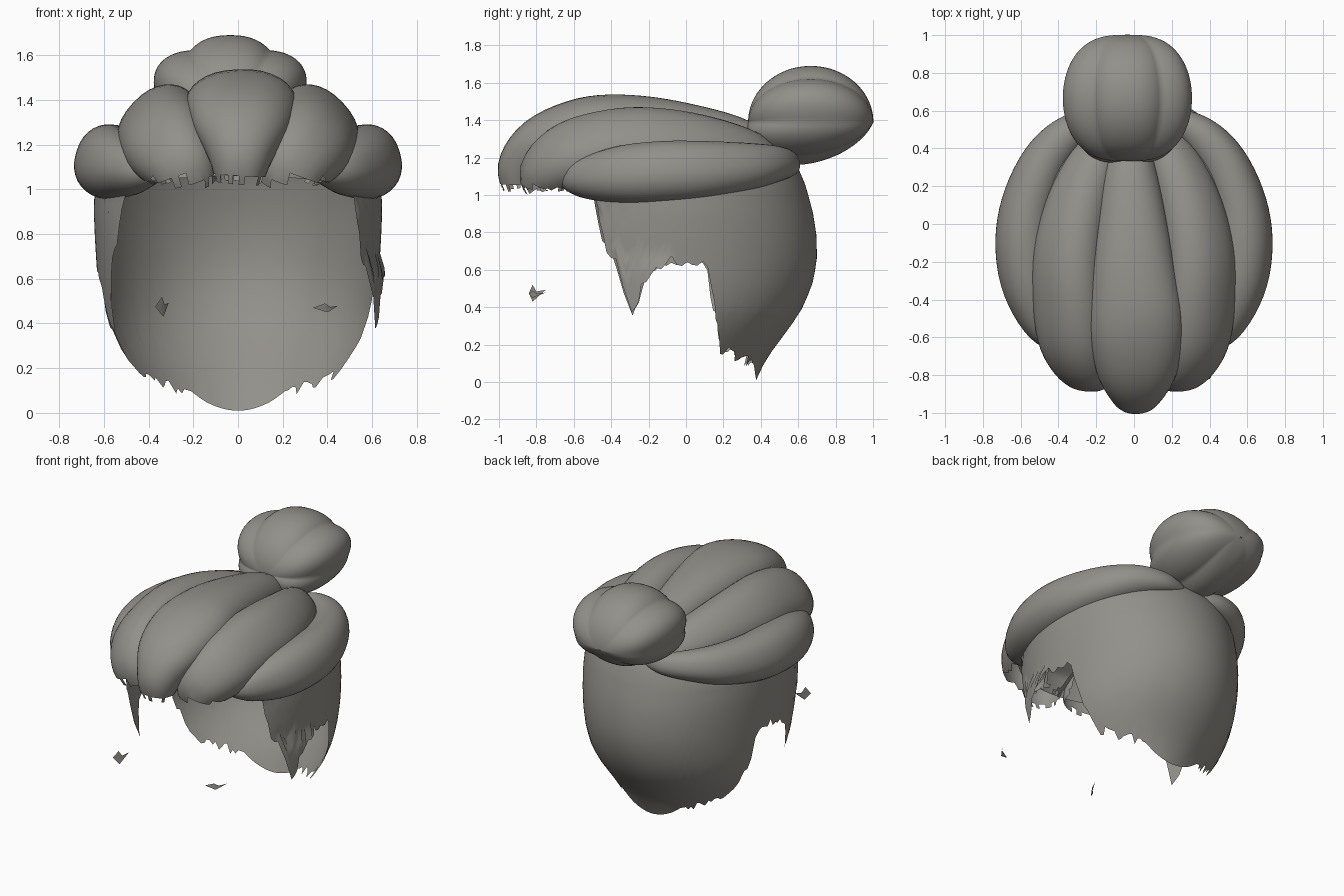
import bpy, math, random
from mathutils import Vector

random.seed(4)
if "Cube" in bpy.data.objects:
    bpy.data.objects.remove(bpy.data.objects["Cube"], do_unlink=True)

COLOR = (0.29, 0.28, 0.255, 1)
hair = bpy.data.materials.new("warm grey hair")
hair.use_nodes = True
hair.diffuse_color = COLOR
bsdf = hair.node_tree.nodes["Principled BSDF"]
bsdf.inputs["Base Color"].default_value = COLOR
bsdf.inputs["Roughness"].default_value = 0.8


def make(name, verts, faces, angle=60):
    mesh = bpy.data.meshes.new(name)
    mesh.from_pydata([tuple(v) for v in verts], [], faces)
    mesh.materials.append(hair)
    obj = bpy.data.objects.new(name, mesh)
    bpy.context.collection.objects.link(obj)
    bpy.ops.object.select_all(action='DESELECT')
    obj.select_set(True)
    bpy.context.view_layer.objects.active = obj
    bpy.ops.object.shade_smooth_by_angle(angle=math.radians(angle))


def grid_faces(rows, cols):
    return [(r * cols + c, r * cols + (c + 1) % cols,
             (r + 1) * cols + (c + 1) % cols, (r + 1) * cols + c)
            for r in range(rows - 1) for c in range(cols)]


def lookup(table, x):
    """Piecewise linear value of a sorted profile."""
    for (x0, *a), (x1, *b) in zip(table, table[1:]):
        if x <= x1:
            t = max(0, (x - x0) / (x1 - x0))
            return [p + (q - p) * t for p, q in zip(a, b)]
    return table[-1][1:]


def power(value, exponent):
    return math.copysign(abs(value) ** exponent, value)


def smooth_path(stations, steps=5):
    """Catmull-Rom interpolation through the stations."""
    pts = [Vector(s) for s in stations]
    pts = [pts[0]] + pts + [pts[-1]]
    out = []
    for a, b, c, d in zip(pts, pts[1:], pts[2:], pts[3:]):
        for i in range(steps):
            t = i / steps
            out.append(b + (c - a) * (t / 2) + (a * 2 - b * 5 + c * 4 - d) * (t * t / 2)
                       + (b * 3 - a - c * 3 + d) * (t ** 3 / 2))
    return out + [pts[-1]]


# Scalp shell: height, half width, half depth
SHELL = [(0, .40, .42), (.06, .43, .45), (.12, .46, .475), (.2, .515, .535), (.3, .57, .61),
         (.4, .605, .675), (.52, .622, .725), (.65, .632, .75), (.78, .64, .748),
         (.9, .645, .73), (1.05, .64, .69), (1.18, .6, .635),
         (1.26, .48, .51), (1.32, .3, .33), (1.35, .01, .01)]
# Lower hairline: front-to-back position, height (sideburn, ear arch, nape)
HAIRLINE = [(-1, 1.06), (-.66, 1.02), (-.6, .95), (-.54, .78), (-.43, .62), (-.37, .38),
            (-.32, .36), (-.26, .5), (-.18, .6), (-.07, .64), (.2, .65), (.27, .45),
            (.36, .3), (.47, .17), (.7, .12), (.88, .1), (.94, .05), (1, .01)]


def shell_size(x, y, z):
    """Half width and half depth of the scalp in the direction of x, y."""
    a, b = lookup(SHELL, z)
    if y < 0:
        # The brow reaches further forward than the nape does back
        b *= 1 + .14 * min(1, max(0, (z - .98) / .07))
        # The left sideburn flares outward
        if x > 0 and z < .65:
            a = .66
    return a, b


def in_scalp(v):
    a, b = shell_size(v.x, v.y + .05, v.z)
    return .98 < v.z < 1.35 and (v.x / a) ** 2 + ((v.y + .05) / b) ** 2 < .9


def scalp_shell():
    cols, rows = 168, 26
    low = []
    for c in range(cols):
        u = math.sin(math.tau * c / cols)
        ragged = random.uniform(-.03, .035) if -.66 < u < .85 else 0
        low.append(max(0, lookup(HAIRLINE, u)[0] + ragged))
    verts = []
    for r in range(rows):
        t = r / (rows - 1)
        for c in range(cols):
            x, y = math.cos(math.tau * c / cols), math.sin(math.tau * c / cols)
            z = low[c] + (1.35 - low[c]) * (1 - (1 - t) ** 1.5)
            a, b = shell_size(x, y, z)
            verts.append((a * x, -.05 + b * y, z))
    make("scalp_hair", verts, grid_faces(rows, cols))


# Swept locks: centre x, y, z, half width, half thickness
MIDDLE = [(0, -.88, .98, .09, .07), (.01, -.88, 1.13, .14, .13), (.015, -.775, 1.28, .215, .14),
          (.015, -.55, 1.375, .25, .145), (0, -.3, 1.385, .23, .15), (-.01, 0, 1.34, .19, .15),
          (-.02, .3, 1.26, .14, .14), (0, .48, 1.18, .07, .07)]
INNER = [(.21, -.73, .98, .11, .08), (.25, -.76, 1.1, .16, .13), (.32, -.63, 1.21, .2, .15),
         (.35, -.4, 1.27, .21, .155), (.35, -.15, 1.28, .205, .155), (.29, .12, 1.25, .18, .15),
         (.19, .36, 1.2, .14, .12), (.08, .48, 1.15, .07, .06)]
OUTER = [(.36, -.64, 1.08, .05, .05), (.46, -.54, 1.09, .11, .11), (.55, -.34, 1.11, .155, .14),
         (.585, -.12, 1.125, .165, .145), (.565, .1, 1.135, .155, .135), (.48, .32, 1.15, .13, .12),
         (.36, .465, 1.165, .1, .1), (.22, .55, 1.17, .07, .06), (.08, .55, 1.17, .04, .03)]


def lock(name, stations, side=1, cut=0):
    cols = 32
    path = smooth_path(stations)
    head = Vector((0, -.05, .95))
    verts = []
    for i, p in enumerate(path):
        here = Vector(p[:3])
        ahead = Vector(path[min(i + 1, len(path) - 1)][:3])
        behind = Vector(path[max(i - 1, 0)][:3])
        tangent = (ahead - behind).normalized()
        out = here - head
        out = (out - tangent * out.dot(tangent)).normalized()
        across = tangent.cross(out)
        for c in range(cols):
            ang = math.tau * c / cols
            v = (here + across * (p[3] * power(math.cos(ang), .88))
                 + out * (p[4] * math.sin(ang)))
            verts.append(Vector((v.x * side, v.y, v.z)))
    faces = grid_faces(len(path), cols)
    last = len(verts) - cols
    faces += [tuple(reversed(range(cols))), tuple(range(last, last + cols))]
    if side < 0:
        faces = [tuple(reversed(f)) for f in faces]
    # Keep only what lies outside the scalp and above the ragged fringe
    faces = [f for f in faces if not all(in_scalp(verts[i]) for i in f)
             and sum(verts[i].z for i in f) / len(f) > cut + random.uniform(-.02, .02)]
    make(name, verts, faces)


def bun():
    rows, cols = 41, 96
    verts = []
    for r in range(rows):
        t = math.pi * (.002 + .996 * r / (rows - 1))
        for c in range(cols):
            ang = math.tau * c / cols
            # Six rounded lobes running front to back
            crest = abs(math.cos(3 * (ang - math.pi / 2)))
            lobe = 1 - .12 * (1 - crest)
            x = .365 * math.sin(t) ** .7 * lobe * power(math.cos(ang), .85)
            y = -.335 * math.cos(t)
            z = math.sin(t) * lobe * power(math.sin(ang), .9)
            z *= .3 if z > 0 else .23
            if z < 0:
                # Lower half narrows toward the neck of the bun
                x *= 1 + z * 1.7
                y += z * .42
            verts.append((x - .035, y + .667, z + 1.39))
    make("bun", verts, grid_faces(rows, cols))


def wisp(name, x, y, z, wide, tall):
    verts = [(x - wide, y - .02, z), (x, y, z + tall), (x + wide * .4, y + .02, z + tall * .2),
             (x + wide, y + .07, z + tall * .4), (x + wide * .2, y, z - tall)]
    make(name, verts, [(0, 4, 2, 1), (4, 3, 2)])


scalp_shell()
lock("middle_lock", MIDDLE, cut=1.05)
for label, side in (("left", 1), ("right", -1)):
    lock(label + "_inner_lock", INNER, side, 1.04)
    lock(label + "_outer_lock", OUTER, side)
bun()
wisp("left_loose_wisp", .39, -.82, .47, .055, .02)
wisp("right_loose_wisp", -.34, -.82, .475, .03, .045)
